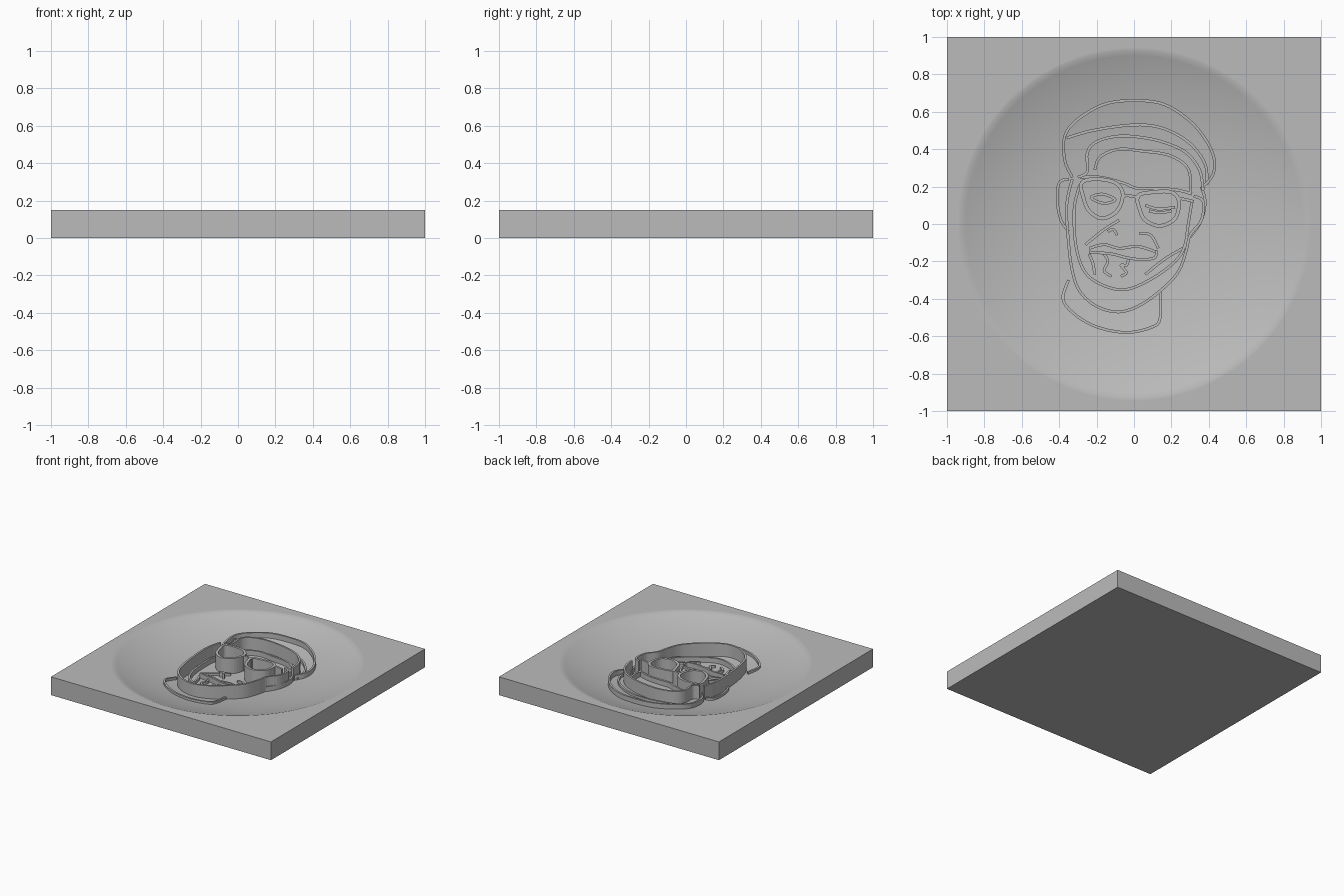
import bpy, bmesh, math
from mathutils import Vector

if "Cube" in bpy.data.objects:
    bpy.data.objects.remove(bpy.data.objects["Cube"], do_unlink=True)

THICK, RADIUS, DEPTH, SEGMENTS = 0.15, 0.93, 0.135, 96

grey = bpy.data.materials.new("plain grey")
grey.use_nodes = True
grey.diffuse_color = (0.5, 0.5, 0.5, 1)
grey.node_tree.nodes["Principled BSDF"].inputs["Base Color"].default_value = grey.diffuse_color


def floor_height(r):
    """Height of the dished top at a distance from the centre."""
    return THICK - DEPTH * max(0.0, 1 - (r / RADIUS) ** 2.6)


def add_object(name, bm):
    bmesh.ops.recalc_face_normals(bm, faces=bm.faces)
    mesh = bpy.data.meshes.new(name)
    bm.to_mesh(mesh)
    bm.free()
    mesh.materials.append(grey)
    obj = bpy.data.objects.new(name, mesh)
    bpy.context.collection.objects.link(obj)
    return obj


def make_slab():
    """Square slab whose top is dished by concentric rings."""
    bm = bmesh.new()
    angles = [math.tau * i / SEGMENTS for i in range(SEGMENTS)]
    radii = [RADIUS * i / 32 for i in range(1, 33)] + [RADIUS + 0.015]
    rings = [[bm.verts.new((r * math.cos(a), r * math.sin(a), floor_height(r)))
              for a in angles] for r in radii]
    for z in (THICK, 0):
        ring = []
        for a in angles:
            c, s = math.cos(a), math.sin(a)
            k = max(abs(c), abs(s))
            ring.append(bm.verts.new((c / k, s / k, z)))
        rings.append(ring)
    centre = bm.verts.new((0, 0, floor_height(0)))
    for i in range(SEGMENTS):
        j = (i + 1) % SEGMENTS
        bm.faces.new((centre, rings[0][i], rings[0][j]))
        for inner, outer in zip(rings, rings[1:]):
            bm.faces.new((inner[i], outer[i], outer[j], inner[j]))
    bm.faces.new(rings[-1])
    return add_object("dished_slab", bm)


def smooth_path(points, closed, steps=5):
    """Rounded path through control points given in hundredths."""
    pts = [Vector(p) / 100 for p in points]
    n = len(pts)

    def at(i):
        return pts[i % n] if closed else pts[min(max(i, 0), n - 1)]

    path = []
    for i in range(n if closed else n - 1):
        a, b, c, d = (at(i + k) for k in (-1, 0, 1, 2))
        for s in range(steps):
            t = s / steps
            path.append(0.5 * (2 * b + (c - a) * t + (2 * a - 5 * b + 4 * c - d) * t * t
                               + (3 * b - a - 3 * c + d) * t ** 3))
    if not closed:
        path.append(pts[-1])
    return path


def make_wall(name, points, rise=None, closed=False, width=0.015):
    """Thin upright wall; without a rise it reaches nearly to the slab top."""
    path = smooth_path(points, closed)
    n = len(path)
    bm = bmesh.new()
    sections = []
    for i, p in enumerate(path):
        before = path[i - 1] if closed or i else p
        after = path[(i + 1) % n] if closed or i < n - 1 else p
        along = (after - before).normalized()
        side = Vector((-along.y, along.x)) * width / 2
        top = 0.14 if rise is None else min(floor_height(p.length) + rise, THICK)
        l, r = p + side, p - side
        sections.append([bm.verts.new((q.x, q.y, z))
                         for q, z in ((l, 0.005), (l, top), (r, top), (r, 0.005))])
    for i in range(n if closed else n - 1):
        a, b = sections[i], sections[(i + 1) % n]
        for k in range(4):
            m = (k + 1) % 4
            bm.faces.new((a[k], b[k], b[m], a[m]))
    if not closed:
        bm.faces.new(sections[0])
        bm.faces.new(sections[-1])
    return add_object(name, bm)


slab = make_slab()
bpy.ops.object.select_all(action="DESELECT")
slab.select_set(True)
bpy.context.view_layer.objects.active = slab
bpy.ops.object.shade_smooth_by_angle(angle=math.radians(30))

LOW, MID = 0.02, 0.04

# Cap and forehead
make_wall("cap_outline", [(-33, 25), (-37, 34), (-37, 47), (-30, 56), (-16, 64), (0, 66),
                          (16, 64), (30, 55), (39, 44), (43, 34), (42, 26), (37, 20)], MID)
make_wall("cap_band", [(-36, 46), (-22, 50), (0, 53), (16, 51), (30, 43), (38, 32), (39, 21)], LOW)
make_wall("cap_edge", [(-30, 25), (-25, 28), (-25, 38), (-20, 44), (-8, 47), (6, 46),
                       (18, 43), (28, 38), (35, 29), (37, 18)])
make_wall("forehead_line", [(-21, 29), (-18, 36), (-8, 40), (4, 39), (18, 37),
                            (27, 32), (30, 26), (30, 16)], MID)

# Face, ears and neck
make_wall("face_outline", [(-33, 24), (-36, 10), (-35, -10), (-33, -25), (-29, -36), (-20, -44),
                           (-8, -47), (4, -43), (16, -34), (24, -25), (28, -14),
                           (30, -6), (36, 2), (37, 12), (32, 15)])
make_wall("jaw_line", [(-29, 21), (-32, 8), (-31, -12), (-26, -26), (-16, -33), (-4, -35),
                       (10, -29), (22, -20), (27, -12), (29, 0), (31, 12)], MID)
make_wall("cheek_line", [(6, -27), (16, -19), (26, -13)], LOW)
make_wall("right_ear", [(-35, 24), (-40, 22), (-41, 12), (-39, 2), (-35, -4)], LOW)
make_wall("left_ear", [(36, 20), (38, 12), (36, 2), (30, -7)], MID)
make_wall("neck_line", [(-35, -30), (-38, -40), (-32, -48), (-20, -55), (-4, -58),
                        (10, -55), (14, -50), (14, -36)], LOW)

# Glasses
make_wall("right_lens_rim", [(-28, 22), (-20, 24), (-10, 22), (-6, 16), (-9, 7),
                             (-17, 3), (-24, 7), (-27, 14)], closed=True, width=0.02)
make_wall("left_lens_rim", [(2, 15), (10, 17), (20, 17), (24, 12), (22, 3),
                            (14, -1), (6, 2), (3, 8)], closed=True, width=0.02)
make_wall("glasses_bridge", [(-6, 15), (-2, 15), (3, 14)])
make_wall("glasses_arm", [(23, 14), (28, 13), (32, 12)])
make_wall("glasses_top", [(-29, 25), (-18, 25), (-6, 22), (2, 19), (14, 19), (24, 18), (31, 16)], MID)

# Eyes and nose
make_wall("right_eye", [(-23, 14), (-17, 16), (-10, 13), (-16, 11)], MID, closed=True)
make_wall("left_eyelid", [(6, 10), (13, 8), (22, 9)], MID)
make_wall("left_eye_crease", [(8, 7), (14, 6), (20, 7)], LOW)
make_wall("nose_side", [(-8, 2), (-16, -3), (-26, -11)], LOW)
make_wall("right_nostril", [(-14, -4), (-11, -3), (-9, -6)], MID)
make_wall("left_nostril", [(3, -5), (9, -6), (13, -13)], LOW)

# Moustache, mouth and beard
make_wall("moustache", [(-24, -13), (-16, -11), (-8, -13), (2, -12), (12, -15)], LOW)
make_wall("mouth", [(-24, -15), (-12, -16), (-4, -18), (4, -19), (11, -18), (12, -14)], MID)
make_wall("right_beard_edge", [(-16, -16), (-14, -20), (-16, -25), (-12, -28)], LOW)
make_wall("beard_side", [(-24, -16), (-22, -21), (-21, -27)], LOW)
make_wall("left_beard_edge", [(-3, -19), (-4, -22), (-7, -22), (-4, -26), (-7, -28)], LOW)
